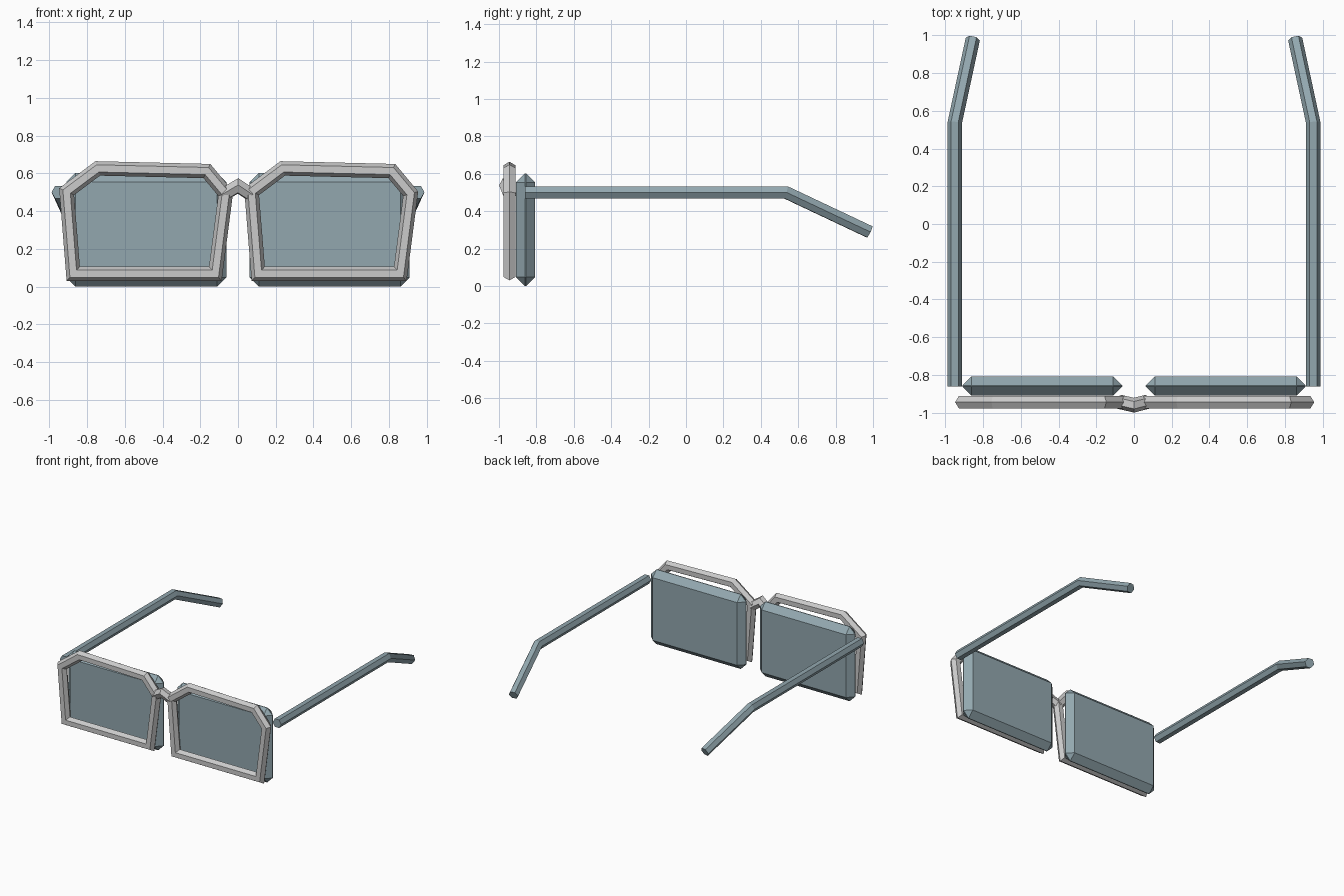
import bpy, bmesh, math
from mathutils import Vector

if "Cube" in bpy.data.objects:
    bpy.data.objects.remove(bpy.data.objects["Cube"])

slate = bpy.data.materials.new("slate")
slate.diffuse_color = (0.29, 0.39, 0.43, 1)
slate.use_nodes = True
slate.node_tree.nodes["Principled BSDF"].inputs["Base Color"].default_value = slate.diffuse_color


def finish(name, bm, mat=None):
    bmesh.ops.recalc_face_normals(bm, faces=bm.faces)
    me = bpy.data.meshes.new(name)
    bm.to_mesh(me)
    bm.free()
    ob = bpy.data.objects.new(name, me)
    bpy.context.collection.objects.link(ob)
    if mat:
        me.materials.append(mat)
    return ob


# Six-sided bar swept along a path with mitred corners
def bar(name, path, up, radius=0.038, closed=False, mat=None):
    pts = [Vector(p) for p in path]
    n = len(pts)
    segs = n if closed else n - 1
    dirs = [(pts[(i + 1) % n] - pts[i]).normalized() for i in range(segs)]
    u = dirs[0].cross(Vector(up)).normalized()
    v = u.cross(dirs[0])
    ring = [pts[0] + radius * (math.cos(a) * u + math.sin(a) * v)
            for a in (k * math.pi / 3 for k in range(6))]
    bm = bmesh.new()
    rings = []
    for i, p in enumerate(pts):
        d_in = dirs[i - 1] if (closed or i > 0) else dirs[0]
        d_out = dirs[i] if i < segs else d_in
        normal = (d_in + d_out).normalized()
        slide = d_in if i > 0 else d_out
        ring = [q + slide * ((p - q).dot(normal) / slide.dot(normal)) for q in ring]
        rings.append([bm.verts.new(q) for q in ring])
    for i in range(segs):
        a, b = rings[i], rings[(i + 1) % n]
        for k in range(6):
            m = (k + 1) % 6
            bm.faces.new((a[k], a[m], b[m], b[k]))
    if not closed:
        bm.faces.new(rings[0])
        bm.faces.new(rings[-1])
    return finish(name, bm, mat)


# Chamfered lens slab
def lens(name, cx):
    bm = bmesh.new()
    bmesh.ops.create_cube(bm, size=1)
    for v in bm.verts:
        v.co = Vector((cx + v.co.x * 0.848, -0.858 + v.co.y * 0.102, 0.301 + v.co.z * 0.602))
    bmesh.ops.bevel(bm, geom=bm.edges[:], offset=0.048, segments=1,
                    profile=0.5, affect='EDGES')
    return finish(name, bm, slate)


# Rims: same outline, repeated side by side
outline = [(0.237, 0.626), (0.815, 0.612), (0.915, 0.492),
           (0.86, 0.068), (0.107, 0.068), (0.072, 0.503)]
for side, shift in (("right", 0), ("left", -0.98)):
    bar(side + "_rim", [(x + shift, -0.944, z) for x, z in outline], (0, 1, 0), closed=True)

# Nose bridge
bar("nose_bridge", [(-0.078, -0.942, 0.487), (0, -0.96, 0.533), (0.07, -0.942, 0.487)], (0, 0, 1))

# Lenses and temple arms, one per side
for side, s in (("right", 1), ("left", -1)):
    lens(side + "_lens", s * 0.486)
    bar(side + "_temple_arm", [(s * 0.95, -0.86, 0.5), (s * 0.95, 0.535, 0.5),
                               (s * 0.854, 0.98, 0.29)], (0, 0, 1), mat=slate)
